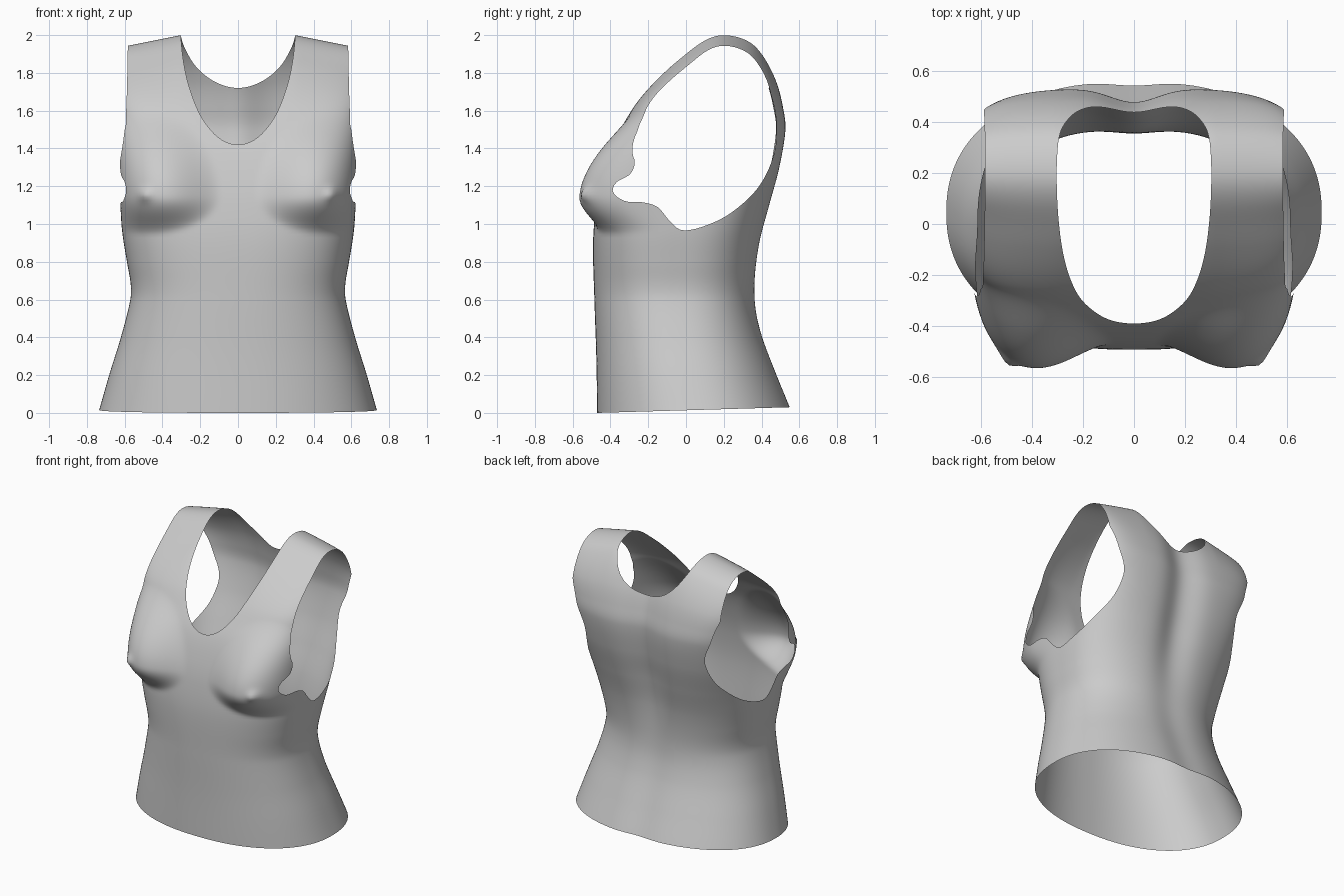
import bpy, bmesh, math
from math import sin, cos, pi, exp

if "Cube" in bpy.data.objects:
    bpy.data.objects.remove(bpy.data.objects["Cube"])


def hermite(p0, p1, m0, m1, t):
    return ((2*t**3 - 3*t*t + 1)*p0 + (t**3 - 2*t*t + t)*m0
            + (3*t*t - 2*t**3)*p1 + (t**3 - t*t)*m1)


def table(z, keys):
    """Smooth interpolation through (z, value) pairs."""
    z = min(max(z, keys[0][0]), keys[-1][0])
    i = 0
    while i < len(keys) - 2 and z > keys[i + 1][0]:
        i += 1

    def slope(k):
        a, b = keys[max(k - 1, 0)], keys[min(k + 1, len(keys) - 1)]
        return (b[1] - a[1]) / (b[0] - a[0])
    (za, a), (zb, b) = keys[i], keys[i + 1]
    d = zb - za
    return hermite(a, b, slope(i)*d, slope(i + 1)*d, (z - za) / d)


def smooth_loop(pts, n=5):
    """Closed rounded outline through a few points."""
    out, c = [], len(pts)
    for i in range(c):
        p = [pts[(i + k) % c] for k in (-1, 0, 1, 2)]
        for s in range(n):
            out.append(tuple(hermite(p[1][k], p[2][k], (p[2][k] - p[0][k])/2,
                                     (p[3][k] - p[1][k])/2, s/n) for k in (0, 1)))
    return out


def outline_distance(px, py, loop):
    """Distance to an outline, negative inside."""
    best, inside = 9.0, False
    ax, ay = loop[-1]
    for bx, by in loop:
        dx, dy = bx - ax, by - ay
        t = ((px - ax)*dx + (py - ay)*dy) / (dx*dx + dy*dy + 1e-12)
        t = min(max(t, 0), 1)
        best = min(best, (px - ax - t*dx)**2 + (py - ay - t*dy)**2)
        if (ay > py) != (by > py) and px < ax + (py - ay)*dx/dy:
            inside = not inside
        ax, ay = bx, by
    return -math.sqrt(best) if inside else math.sqrt(best)


def smoothstep(a, b, x):
    t = min(max((x - a)/(b - a), 0), 1)
    return t*t*(3 - 2*t)


def crown(z):
    """Height remapped so the shoulder closes with a round top."""
    return -math.sqrt(max(2 - z, 0))


# Torso section: half width, front, back and squareness by height
WIDTH = [(0, .735), (.2, .68), (.4, .62), (.6, .57), (.68, .568), (.8, .588), (.95, .612),
         (1.1, .625), (1.3, .64), (1.5, .66), (2, .69)]
FRONT = [(0, -.47), (.3, -.475), (.6, -.485), (.9, -.492), (1.1, -.475), (1.25, -.445),
         (1.42, -.39), (1.55, -.32), (1.65, -.255), (1.82, -.095), (1.9, 0), (1.96, .08),
         (2, .2)]
BACK = [(0, .56), (.2, .485), (.4, .415), (.55, .38), (.7, .375), (.9, .4), (1.1, .45),
        (1.3, .5), (1.5, .53), (1.62, .515), (1.75, .48), (1.9, .4), (1.96, .34),
        (2, .2)]
FRONT = [(crown(z), v) for z, v in FRONT]
BACK = [(crown(z), v) for z, v in BACK]
SQUARE = [(0, 2.25), (.6, 2.4), (1, 2.8), (1.3, 3.5), (1.5, 4), (1.8, 5.5), (2, 6)]

# Openings: armhole seen from the side (y, z), neckline from the front (x, z)
ARM = smooth_loop([(-.02, .967), (-.09, 1.02), (-.15, 1.09), (-.23, 1.115), (-.32, 1.12),
                   (-.385, 1.165), (-.37, 1.22), (-.29, 1.27), (-.26, 1.38), (-.25, 1.53),
                   (-.2, 1.64), (-.1, 1.77), (0, 1.87), (.1, 1.925), (.2, 1.94), (.31, 1.91),
                   (.4, 1.81), (.46, 1.65), (.48, 1.5), (.46, 1.35), (.38, 1.19),
                   (.24, 1.06), (.1, .99)])
EDGE = [(1.1, .67), (1.35, .622), (1.5, .6), (1.65, .59), (2, .582)]


def neck_loop(half):
    right = half + [(.303, 2), (.31, 2.2)]
    return smooth_loop(right + [(-x, z) for x, z in reversed(right) if x > 0])


NECK_FRONT = neck_loop([(0, 1.42), (.1, 1.455), (.19, 1.56), (.25, 1.7), (.285, 1.84)])
NECK_BACK = neck_loop([(0, 1.72), (.1, 1.742), (.19, 1.8), (.255, 1.88)])


def arm_field(co):
    x, y, z = co
    if abs(x) < .4 or z < .9:
        return 1.0
    d = outline_distance(y, z, ARM)
    if z < 1.1:
        return d
    # Straps are trimmed by width towards the shoulder
    edge = table(z, EDGE) - abs(x)
    k = smoothstep(1.42, 1.62, z) if y < .2 else smoothstep(1.65, 1.8, z)
    return min(d, edge)*(1 - k) + edge*k


def neck_field(co):
    x, y, z = co
    if z < 1.35 or abs(x) > .45:
        return 1.0
    return outline_distance(x, z, NECK_FRONT if y < .2 else NECK_BACK)


def torso_point(z, t):
    w, n = table(z, WIDTH), table(z, SQUARE)
    f, b = table(crown(z), FRONT), table(crown(z), BACK)
    yc, h = (f + b)/2, max((b - f)/2, 0)
    r = (abs(cos(t))**n + abs(sin(t))**n)**(-1/n)
    x, y = w*r*cos(t), yc + h*r*sin(t)
    ax = abs(x)
    # Bust with a small point at its tip
    if y < yc:
        side = smoothstep(0, .5, (yc - y)/max(h, .01))
        dz = z - 1.15
        q = ((ax - .47)/.38)**2 + (dz/(.45 if dz > 0 else .21))**2
        if q < 1:
            y -= .145*side*(1 - q)**1.8
        y -= .026*exp(-((ax - .495)**2 + (z - 1.155)**2)/.0012)*side
    # Spine groove
    else:
        back = smoothstep(.3, .9, (y - yc)/max(h, .01))
        depth = .018 + .035*smoothstep(.6, 1.2, z)
        y -= back*depth*exp(-(x/.13)**2)*(1 - smoothstep(1.75, 1.95, z))
    # Shoulder slope and slightly raised back hem
    drop = .2*max(0, ax - .3)*smoothstep(1.5, 1.95, z)
    hem = .03*min(max((y + .47)/1.02, 0), 1)*max(0, 1 - z/.4)
    return x, y, z - drop + hem


def trim(bm, field):
    """Cut the mesh cleanly along field = 0 and drop the negative side."""
    val = {v: field(v.co) for v in bm.verts}
    for v in val:
        if abs(val[v]) < 1e-4:
            val[v] = 0.0
    cuts = [v for v in val if val[v] == 0]
    for e in list(bm.edges):
        a, b = e.verts
        va, vb = val[a], val[b]
        if va*vb < 0:
            new = bmesh.utils.edge_split(e, a, va/(va - vb))[1]
            val[new] = 0.0
            cuts.append(new)
    bmesh.ops.connect_verts(bm, verts=cuts)
    dead = [f for f in bm.faces if min(val[v] for v in f.verts) < 0]
    bmesh.ops.delete(bm, geom=dead, context='FACES')


# Tank top: lofted rings, then neck and arm openings
ROWS, SEGS = 150, 200
bm = bmesh.new()
rings = [[bm.verts.new(torso_point(2*sin(pi/2*i/ROWS), 2*pi*j/SEGS)) for j in range(SEGS)]
         for i in range(ROWS + 1)]
for lo, hi in zip(rings, rings[1:]):
    for j in range(SEGS):
        k = (j + 1) % SEGS
        bm.faces.new((lo[j], lo[k], hi[k], hi[j]))
bmesh.ops.remove_doubles(bm, verts=bm.verts[:], dist=1e-5)
trim(bm, neck_field)
trim(bm, arm_field)
loose = [v for v in bm.verts if not v.link_faces]
bmesh.ops.delete(bm, geom=loose, context='VERTS')

mesh = bpy.data.meshes.new("tank_top")
bm.to_mesh(mesh)
bm.free()
for p in mesh.polygons:
    p.use_smooth = True
top = bpy.data.objects.new("tank_top", mesh)
bpy.context.collection.objects.link(top)
